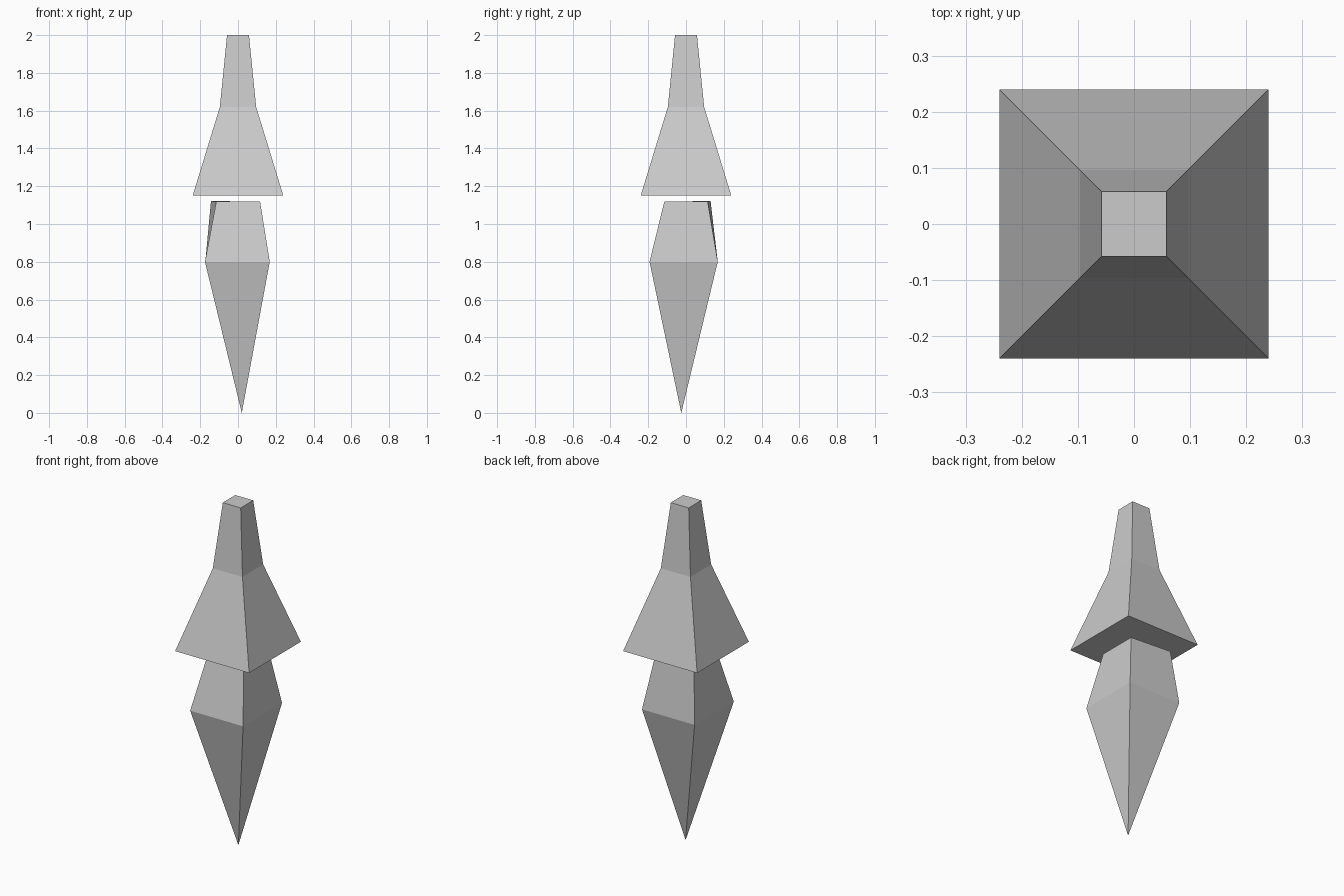
import bpy, bmesh

if "Cube" in bpy.data.objects:
    bpy.data.objects.remove(bpy.data.objects["Cube"])


def square(r, z):
    return [(-r, -r, z), (r, -r, z), (r, r, z), (-r, r, z)]


def loft(name, rings, tip=None):
    """Bridge four-corner rings from bottom to top; optional point below."""
    bm = bmesh.new()
    loops = [[bm.verts.new(p) for p in ring] for ring in rings]
    for low, high in zip(loops, loops[1:]):
        for i in range(4):
            j = (i + 1) % 4
            bm.faces.new((low[i], low[j], high[j], high[i]))
    bm.faces.new(loops[-1])
    if tip:
        t = bm.verts.new(tip)
        for i in range(4):
            bm.faces.new((t, loops[0][(i + 1) % 4], loops[0][i]))
    else:
        bm.faces.new(loops[0][::-1])
    bmesh.ops.recalc_face_normals(bm, faces=bm.faces)
    mesh = bpy.data.meshes.new(name)
    bm.to_mesh(mesh)
    bm.free()
    obj = bpy.data.objects.new(name, mesh)
    bpy.context.collection.objects.link(obj)
    return obj


# Flared upper spire
loft("upper_spire", [square(0.24, 1.15), square(0.096, 1.62), square(0.058, 2.0)])

# Slightly irregular lower spike with an off-centre point
shoulder = [(-0.175, -0.193, 0.8), (0.168, -0.193, 0.8),
            (0.168, 0.168, 0.8), (-0.173, 0.168, 0.8)]
top = [(-0.115, -0.115, 1.118), (0.117, -0.115, 1.118),
       (0.117, 0.115, 1.118), (-0.143, 0.13, 1.122)]
loft("lower_spike", [shoulder, top], tip=(0.02, -0.025, 0.0))
